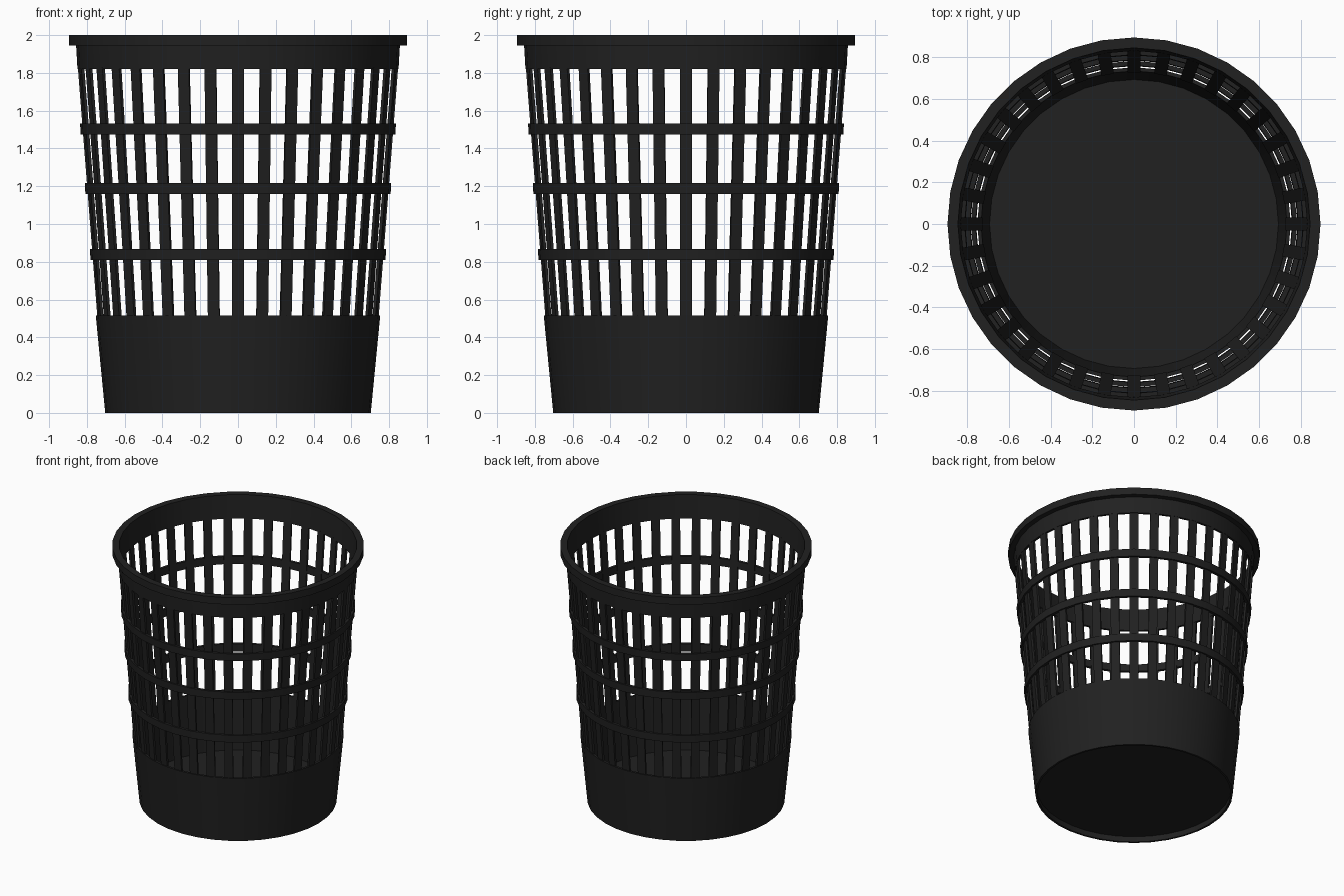
import bpy, bmesh, math

if "Cube" in bpy.data.objects:
    bpy.data.objects.remove(bpy.data.objects["Cube"])

N = 36                      # sides, also number of slats
STEP = 2 * math.pi / N

mat = bpy.data.materials.new("black_plastic")
mat.diffuse_color = (0.015, 0.015, 0.015, 1)
mat.use_nodes = True
mat.node_tree.nodes["Principled BSDF"].inputs["Base Color"].default_value = mat.diffuse_color


def finish(name, bm, smooth=True):
    bmesh.ops.recalc_face_normals(bm, faces=bm.faces)
    me = bpy.data.meshes.new(name)
    bm.to_mesh(me)
    bm.free()
    ob = bpy.data.objects.new(name, me)
    bpy.context.collection.objects.link(ob)
    me.materials.append(mat)
    if smooth:
        bpy.ops.object.select_all(action='DESELECT')
        ob.select_set(True)
        bpy.context.view_layer.objects.active = ob
        bpy.ops.object.shade_smooth_by_angle(angle=math.radians(30))
    return ob


def lathe(name, profile):
    """Revolve a closed (radius, z) profile around z."""
    bm = bmesh.new()
    cols = [[bm.verts.new((r * math.cos(i * STEP), r * math.sin(i * STEP), z))
             for r, z in profile] for i in range(N)]
    n = len(profile)
    for i in range(N):
        a, b = cols[i], cols[(i + 1) % N]
        for j in range(n):
            k = (j + 1) % n
            bm.faces.new((a[j], b[j], b[k], a[k]))
    return finish(name, bm)


# Solid lower wall
lathe("lower_wall", [(0.703, 0), (0.753, 0.515), (0.735, 0.515), (0.688, 0)])

# Upper band and overhanging rim in one profile
lathe("upper_band_and_rim", [(0.85, 1.82), (0.857, 1.945), (0.896, 1.945),
                             (0.896, 2.0), (0.846, 2.0), (0.832, 1.82)])

# Horizontal hoops
for label, r, z in (("low", 0.784, 0.838), ("middle", 0.811, 1.188), ("high", 0.836, 1.502)):
    h, t = 0.029, 0.022
    lathe(label + "_hoop", [(r - 0.003, z - h), (r, z + h), (r - t, z + h), (r - t - 0.003, z - h)])

# Recessed floor disc
bm = bmesh.new()
bmesh.ops.create_cone(bm, cap_ends=True, segments=N, radius1=0.695, radius2=0.695, depth=0.02)
bmesh.ops.translate(bm, verts=bm.verts, vec=(0, 0, 0.055))
finish("floor", bm)

# Vertical slats, leaning outwards with the wall
bm = bmesh.new()
w = 0.031
for i in range(N):
    c, s = math.cos(i * STEP), math.sin(i * STEP)
    ring = []
    for r, z in ((0.744, 0.50), (0.848, 1.83)):
        for dr, dt in ((0, -w), (0, w), (-0.016, w), (-0.016, -w)):
            x = r + dr
            ring.append(bm.verts.new((x * c - dt * s, x * s + dt * c, z)))
    for j in range(4):
        k = (j + 1) % 4
        bm.faces.new((ring[j], ring[k], ring[k + 4], ring[j + 4]))
    bm.faces.new(ring[3::-1])
    bm.faces.new(ring[4:])
finish("slats", bm, smooth=False)
